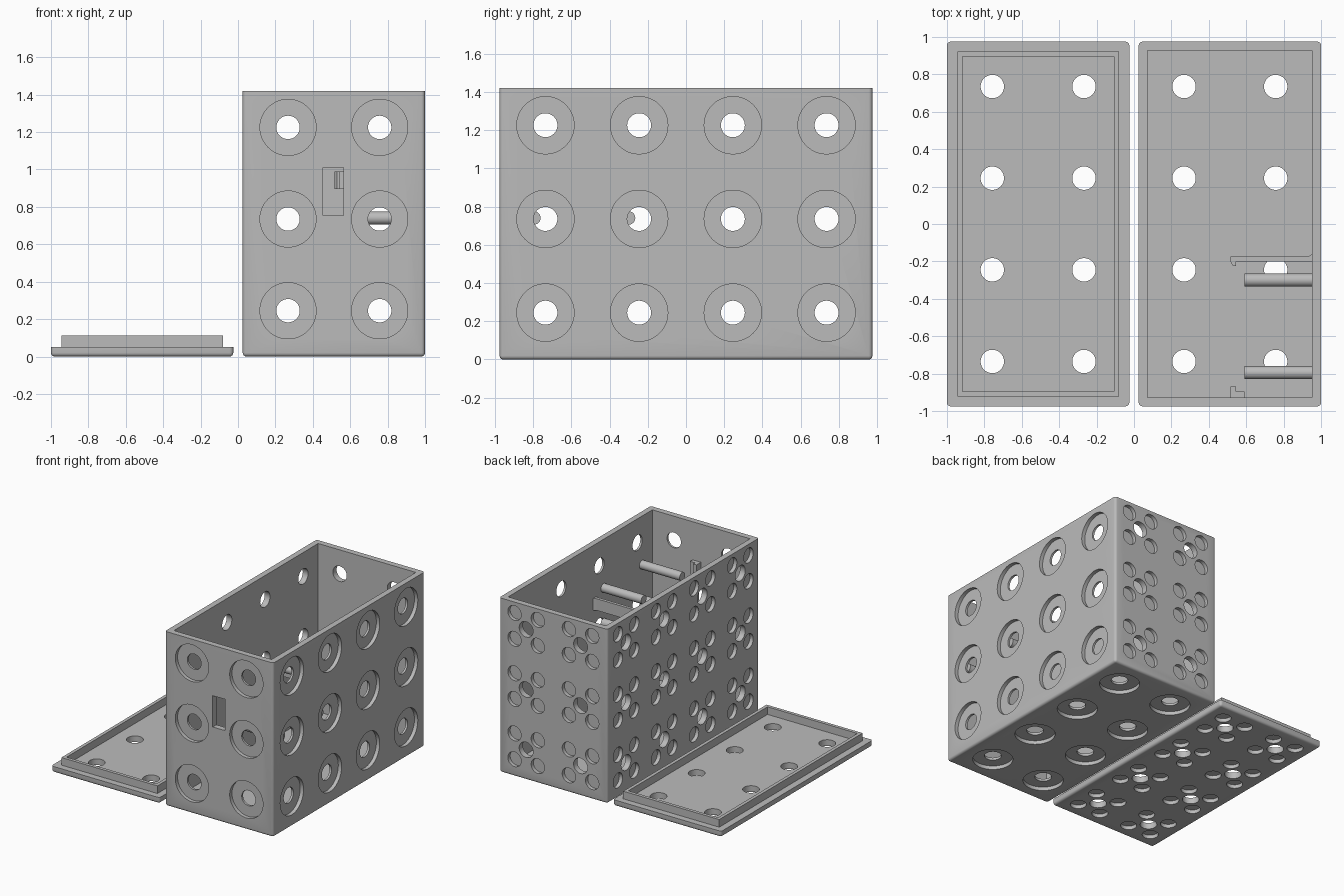
import bpy, bmesh, math
from mathutils import Vector, Matrix

cube = bpy.data.objects.get("Cube")
if cube:
    bpy.data.objects.remove(cube, do_unlink=True)

grey = bpy.data.materials.new("plain_grey")
grey.use_nodes = True
colour = (0.5, 0.5, 0.5, 1)
grey.diffuse_color = colour
grey.node_tree.nodes["Principled BSDF"].inputs["Base Color"].default_value = colour

# Main dimensions
HALF_X, HALF_Y = 0.4875, 0.975
WALL, HEIGHT, PLATE = 0.0475, 1.42, 0.05
BOX_X, LID_X = 0.5125, -0.5125
PITCH = 0.49
HOLE_R, RECESS_R, DIMPLE_R, DIMPLE_OFF, DEPTH = 0.0625, 0.15, 0.06, 0.105, 0.03


def make_object(name, bm):
    bmesh.ops.recalc_face_normals(bm, faces=bm.faces)
    mesh = bpy.data.meshes.new(name)
    bm.to_mesh(mesh)
    bm.free()
    mesh.materials.append(grey)
    obj = bpy.data.objects.new(name, mesh)
    bpy.context.collection.objects.link(obj)
    return obj


def block(name, low, high, rounding=0):
    """Box between two corners; rounding softens all but the top rim."""
    low, high = Vector(low), Vector(high)
    bm = bmesh.new()
    size = Matrix.Diagonal((*(high - low), 1))
    bmesh.ops.create_cube(bm, size=1, matrix=Matrix.Translation((low + high) / 2) @ size)
    if rounding:
        edges = [e for e in bm.edges if min(v.co.z for v in e.verts) < low.z + 0.001]
        bmesh.ops.bevel(bm, geom=edges, offset=rounding, segments=4, profile=0.5,
                        affect='EDGES')
    return make_object(name, bm)


def lathe(bm, profile, matrix, sides=48):
    """Closed turned solid from (radius, depth) pairs along local z."""
    rings = []
    for r, z in profile:
        rings.append([bm.verts.new(matrix @ Vector((r * math.cos(a), r * math.sin(a), z)))
                      for a in (math.tau * i / sides for i in range(sides))])
    for a, b in zip(rings, rings[1:]):
        for i in range(sides):
            j = (i + 1) % sides
            bm.faces.new((a[i], a[j], b[j], b[i]))
    bm.faces.new(rings[0])
    bm.faces.new(rings[-1])


def prism(name, outline, z0, z1):
    bm = bmesh.new()
    base = bm.faces.new([bm.verts.new((x, y, z0)) for x, y in outline])
    top = bmesh.ops.extrude_face_region(bm, geom=[base])
    verts = [g for g in top["geom"] if isinstance(g, bmesh.types.BMVert)]
    bmesh.ops.translate(bm, verts=verts, vec=(0, 0, z1 - z0))
    return make_object(name, bm)


def cut(obj, cutter):
    cutter.hide_render = True
    mod = obj.modifiers.new("cut", 'BOOLEAN')
    mod.operation, mod.solver, mod.object = 'DIFFERENCE', 'EXACT', cutter
    bpy.context.view_layer.objects.active = obj
    bpy.ops.object.modifier_apply(modifier=mod.name)
    bpy.data.objects.remove(cutter, do_unlink=True)


def socket(bm, point, inward):
    """Through hole inside one wide round recess."""
    m = Matrix.Translation(point) @ Vector(inward).to_track_quat('Z', 'Y').to_matrix().to_4x4()
    lathe(bm, [(RECESS_R, -0.03), (RECESS_R, DEPTH), (HOLE_R, DEPTH), (HOLE_R, 0.07)], m)


def studs(bm, point, inward):
    """Through hole with four shallow dimples around it."""
    m = Matrix.Translation(point) @ Vector(inward).to_track_quat('Z', 'Y').to_matrix().to_4x4()
    lathe(bm, [(HOLE_R, -0.03), (HOLE_R, 0.07)], m)
    for sx in (-1, 1):
        for sy in (-1, 1):
            shift = Matrix.Translation((sx * DIMPLE_OFF, sy * DIMPLE_OFF, 0))
            lathe(bm, [(DIMPLE_R, -0.03), (DIMPLE_R, DEPTH)], m @ shift)


cols = [-PITCH / 2, PITCH / 2]
rows = [PITCH * (i - 1.5) for i in range(4)]
levels = [0.245 + PITCH * i for i in range(3)]

# Open box with cavity
box = block("box_body", (BOX_X - HALF_X, -HALF_Y, 0), (BOX_X + HALF_X, HALF_Y, HEIGHT), 0.02)
cut(box, block("cavity", (BOX_X - HALF_X + WALL, -HALF_Y + WALL, PLATE),
               (BOX_X + HALF_X - WALL, HALF_Y - WALL, HEIGHT + 0.2)))

# Wall and floor holes: recesses on front, left and bottom, dimples on back and right
bm = bmesh.new()
for z in levels:
    for x in cols:
        socket(bm, (BOX_X + x, -HALF_Y, z), (0, 1, 0))
        studs(bm, (BOX_X + x, HALF_Y, z), (0, -1, 0))
    for y in rows:
        socket(bm, (BOX_X + HALF_X, y, z), (-1, 0, 0))
        studs(bm, (BOX_X - HALF_X, y, z), (1, 0, 0))
for x in cols:
    for y in rows:
        socket(bm, (BOX_X + x, y, 0), (0, 0, 1))
cut(box, make_object("hole_cutter", bm))

# Switch window in the front wall
cut(box, block("window_cutter", (0.455, -1.1, 0.755), (0.565, -0.9, 1.01)))

# Lid plate with raised lip
lid = block("lid_plate", (LID_X - HALF_X, -HALF_Y, 0), (LID_X + HALF_X, HALF_Y, PLATE), 0.02)
bm = bmesh.new()
for x in cols:
    for y in rows:
        studs(bm, (LID_X + x, y, 0), (0, 0, 1))
cut(lid, make_object("lid_cutter", bm))
lip = block("lid_lip", (LID_X - 0.4325, -0.922, PLATE - 0.003), (LID_X + 0.4325, 0.922, 0.112))
cut(lip, block("lip_cutter", (LID_X - 0.405, -0.895, 0), (LID_X + 0.405, 0.895, 0.2)))

# Mounting pegs on the left wall
pegs = []
for y in (-0.3, -0.795):
    for z in (0.74, 1.025):
        bm = bmesh.new()
        turn = Matrix.Translation((0.59, y, z)) @ Matrix.Rotation(math.pi / 2, 4, 'Y')
        lathe(bm, [(0.035, 0), (0.035, 0.365)], turn, 32)
        pegs.append(make_object("mounting_peg", bm))

# Clip arm with hook, and the stop on the front wall
prism("clip_arm", [(0.515, -0.175), (0.93, -0.175), (0.955, -0.16), (0.955, -0.2),
                   (0.545, -0.2), (0.545, -0.225), (0.53, -0.225), (0.515, -0.2)], 0.895, 0.99)
prism("clip_stop", [(0.515, -0.93), (0.515, -0.87), (0.545, -0.87), (0.545, -0.895),
                    (0.59, -0.895), (0.59, -0.93)], 1.01, 1.11)

# Smooth round surfaces, keep crisp edges
bpy.ops.object.select_all(action='DESELECT')
for obj in [box, lid, *pegs]:
    obj.select_set(True)
bpy.context.view_layer.objects.active = box
bpy.ops.object.shade_smooth_by_angle(angle=math.radians(30))
